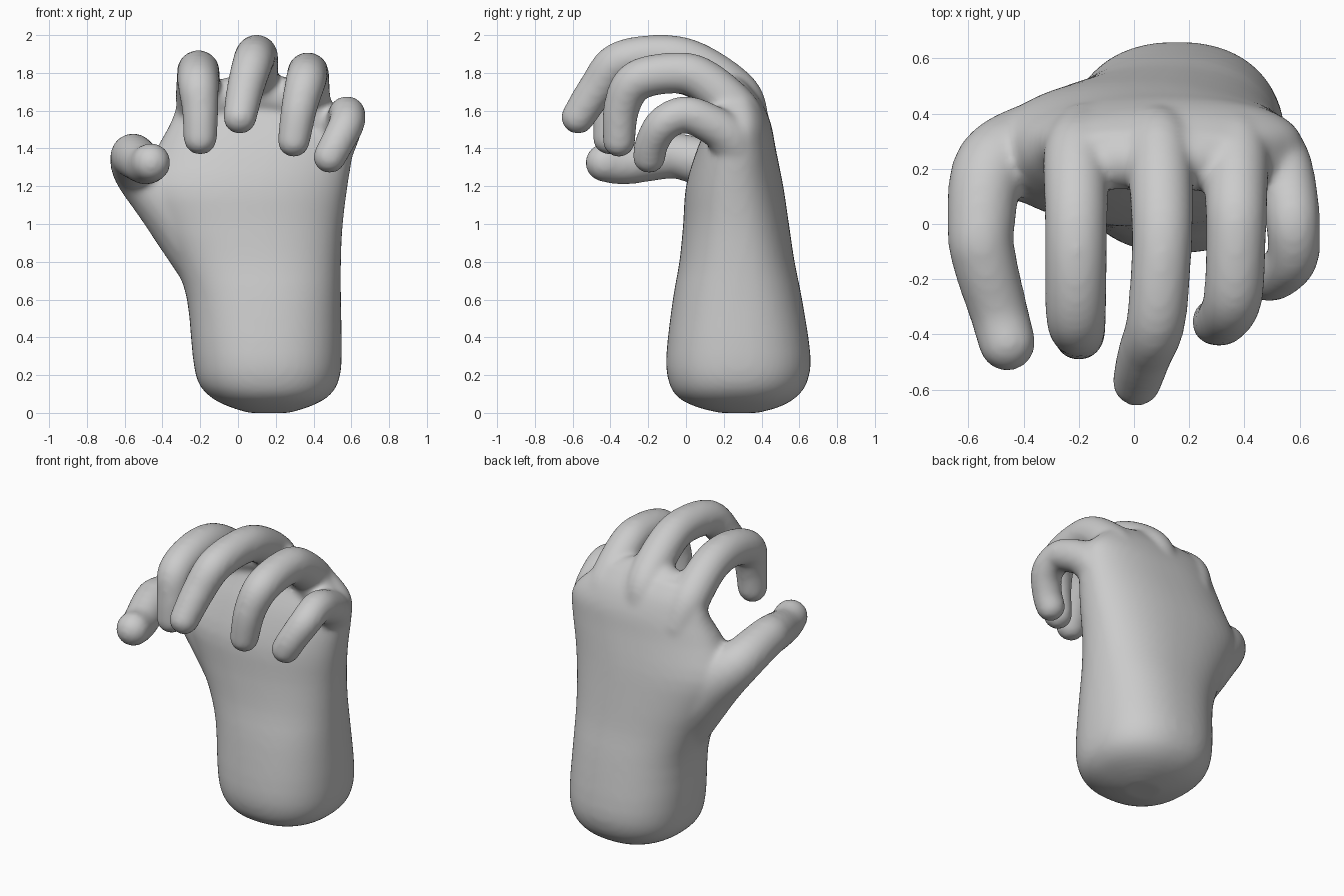
import bpy, bmesh, math
from mathutils import Vector

bm = bmesh.new()


def loft(rings):
    """Skin a list of closed point rings and cap both ends."""
    rows = [[bm.verts.new(p) for p in r] for r in rings]
    n = len(rows[0])
    faces = []
    for a, b in zip(rows, rows[1:]):
        for i in range(n):
            j = (i + 1) % n
            faces.append(bm.faces.new((a[i], a[j], b[j], b[i])))
    faces.append(bm.faces.new(rows[0][::-1]))
    faces.append(bm.faces.new(rows[-1]))
    bmesh.ops.recalc_face_normals(bm, faces=faces)


def spline(keys, steps=6):
    """Catmull-Rom samples through tuples of any length."""
    k = [keys[0]] + keys + [keys[-1]]
    out = []
    for i in range(1, len(k) - 2):
        for s in range(steps):
            t = s / steps
            out.append([0.5 * (2 * b + (c - a) * t + (2 * a - 5 * b + 4 * c - d) * t * t
                               + (3 * b - a - 3 * c + d) * t ** 3)
                        for a, b, c, d in zip(k[i - 1], k[i], k[i + 1], k[i + 2])])
    return out + [list(keys[-1])]


def digit(keys, n=20):
    """Round tapering tube with ball ends; keys are x, y, z, radius."""
    pts = spline(keys)
    rings = []
    side = Vector((0.9, 0.5, 0.3))
    for i, p in enumerate(pts):
        a, b = pts[max(i - 1, 0)], pts[min(i + 1, len(pts) - 1)]
        tan = (Vector(b[:3]) - Vector(a[:3])).normalized()
        side = (side - tan * side.dot(tan)).normalized()
        up = tan.cross(side)
        rings.append([Vector(p[:3]) + p[3] * (side * math.cos(u) + up * math.sin(u))
                      for u in (2 * math.pi * j / n for j in range(n))])
    loft(rings)
    for p in (pts[0], pts[-1]):
        ball = bmesh.ops.create_icosphere(bm, subdivisions=3, radius=p[3])
        bmesh.ops.translate(bm, verts=ball["verts"], vec=p[:3])


# Forearm and palm: z, x min, x max, y min, y max
sections = [
    (0.0, 0.06, 0.27, 0.18, 0.38), (0.03, -0.04, 0.37, 0.06, 0.49),
    (0.08, -0.14, 0.47, -0.04, 0.58), (0.16, -0.21, 0.53, -0.09, 0.64),
    (0.30, -0.24, 0.55, -0.105, 0.66), (0.60, -0.27, 0.545, -0.07, 0.615),
    (0.80, -0.34, 0.545, -0.035, 0.575), (1.00, -0.44, 0.555, -0.015, 0.545),
    (1.20, -0.52, 0.58, 0.0, 0.515), (1.40, -0.43, 0.61, 0.06, 0.475),
    (1.53, -0.36, 0.60, 0.12, 0.45), (1.65, -0.31, 0.49, 0.18, 0.40),
    (1.74, -0.22, 0.36, 0.23, 0.33)]


def section(z, x0, x1, y0, y1, n=48, e=2 / 2.3):
    ring = []
    for i in range(n):
        c, s = math.cos(2 * math.pi * i / n), math.sin(2 * math.pi * i / n)
        ring.append(((x0 + x1) / 2 + (x1 - x0) / 2 * math.copysign(abs(c) ** e, c),
                     (y0 + y1) / 2 + (y1 - y0) / 2 * math.copysign(abs(s) ** e, s), z))
    return ring


loft([section(*s) for s in spline(sections, 3)])

# Index, middle, ring, little finger, thumb
digit([(-0.18, 0.32, 1.48, .12), (-0.21, 0.25, 1.64, .12), (-0.21, 0.05, 1.78, .115),
       (-0.21, -0.15, 1.805, .113), (-0.21, -0.34, 1.74, .11), (-0.20, -0.39, 1.60, .097),
       (-0.20, -0.405, 1.455, .09)])
digit([(0.08, 0.32, 1.52, .12), (0.09, 0.28, 1.68, .12), (0.10, 0.08, 1.835, .115),
       (0.10, -0.1, 1.892, .11), (0.08, -0.35, 1.86, .108), (0.04, -0.47, 1.72, .10),
       (0.01, -0.572, 1.565, .09)])
digit([(0.35, 0.32, 1.46, .12), (0.37, 0.27, 1.60, .12), (0.37, 0.1, 1.755, .115),
       (0.37, -0.04, 1.80, .11), (0.36, -0.26, 1.76, .108), (0.325, -0.34, 1.62, .097),
       (0.295, -0.355, 1.44, .087)])
digit([(0.47, 0.28, 1.34, .12), (0.53, 0.23, 1.46, .11), (0.565, 0.1, 1.545, .103),
       (0.577, -0.01, 1.58, .098), (0.575, -0.12, 1.53, .095), (0.525, -0.18, 1.43, .09),
       (0.485, -0.195, 1.355, .088)])
digit([(-0.1, 0.26, 0.80, .22), (-0.32, 0.26, 1.08, .195), (-0.515, 0.205, 1.27, .142),
       (-0.555, -0.02, 1.355, .122), (-0.54, -0.14, 1.35, .117), (-0.49, -0.32, 1.315, .107),
       (-0.46, -0.43, 1.325, .104)])

# Knuckle ridge filling the webs between the finger roots
digit([(-0.20, 0.23, 1.63, .10), (0.09, 0.23, 1.69, .11), (0.36, 0.23, 1.62, .11),
       (0.53, 0.21, 1.45, .10)])

mesh = bpy.data.meshes.new("hand")
bm.to_mesh(mesh)
bm.free()
hand = bpy.data.objects.new("hand", mesh)
bpy.context.collection.objects.link(hand)

# Fuse the parts into one soft skin
rm = hand.modifiers.new("fuse", 'REMESH')
rm.mode = 'VOXEL'
rm.voxel_size = 0.016
rm.use_smooth_shade = True
sm = hand.modifiers.new("soften", 'SMOOTH')
sm.factor = 0.5
sm.iterations = 14
